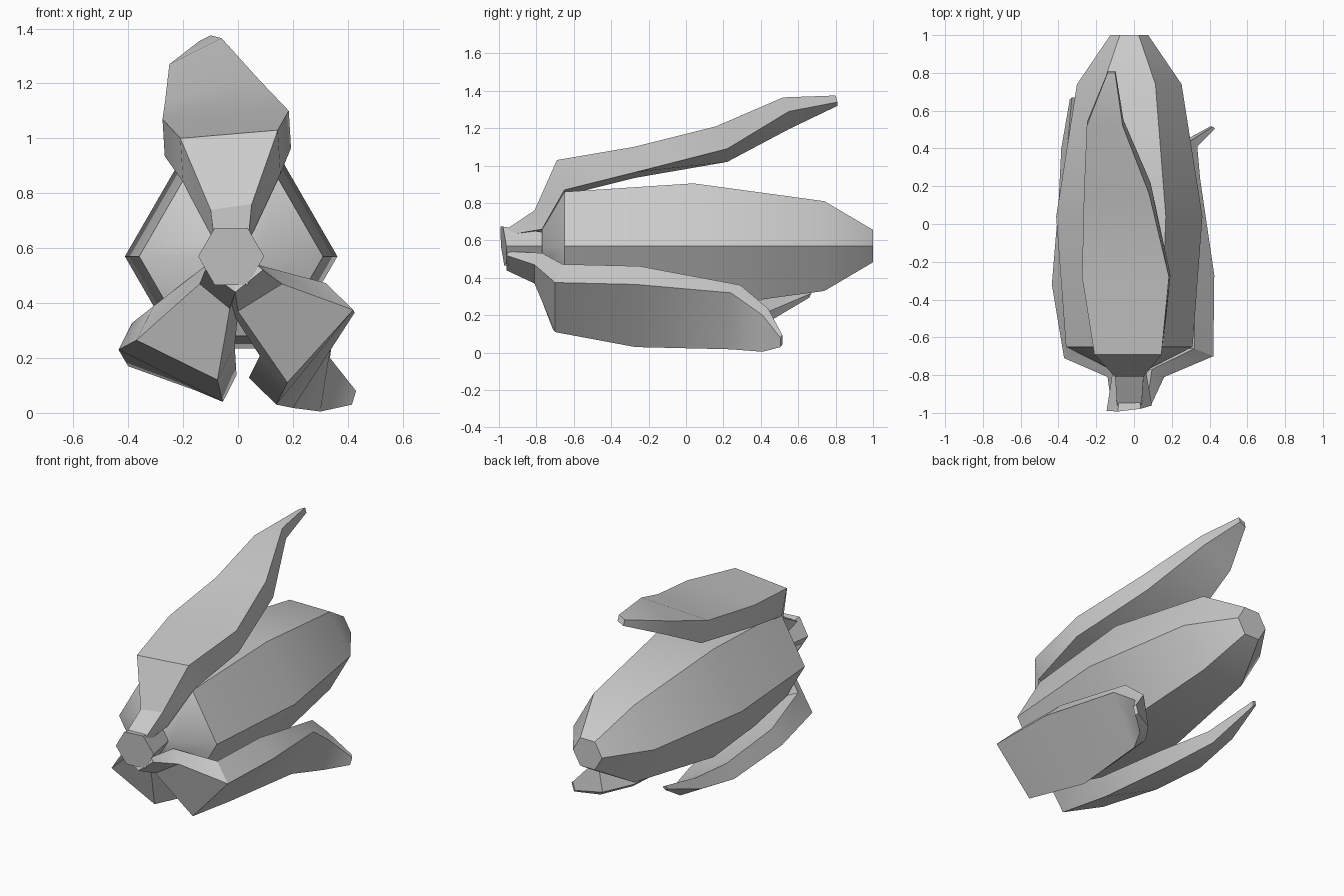
import bpy, math
from mathutils import Vector

CX, CZ = -0.025, 0.57   # long axis of the seed pod


def finish(name, verts, faces):
    mesh = bpy.data.meshes.new(name)
    mesh.from_pydata(verts, [], faces)
    obj = bpy.data.objects.new(name, mesh)
    bpy.context.collection.objects.link(obj)
    bpy.ops.object.select_all(action='DESELECT')
    obj.select_set(True)
    bpy.context.view_layer.objects.active = obj
    bpy.ops.object.mode_set(mode='EDIT')
    bpy.ops.mesh.select_all(action='SELECT')
    bpy.ops.mesh.normals_make_consistent(inside=False)
    bpy.ops.object.mode_set(mode='OBJECT')
    bpy.ops.object.shade_smooth_by_angle(angle=math.radians(32))


def loft(name, rings):
    """Join equal-sized vertex rings and cap both ends."""
    n = len(rings[0])
    verts = [v for ring in rings for v in ring]
    faces = [(r * n + i, r * n + (i + 1) % n, (r + 1) * n + (i + 1) % n, (r + 1) * n + i)
             for r in range(len(rings) - 1) for i in range(n)]
    faces += [tuple(range(n)), tuple(range(len(verts) - n, len(verts)))]
    finish(name, verts, faces)


def hex_ring(y, radius, tilt=(0, 0)):
    ring = []
    for k in range(6):
        dx = radius * math.cos(k * math.pi / 3)
        dz = radius * math.sin(k * math.pi / 3)
        ring.append((CX + dx, y + tilt[0] * dx + tilt[1] * dz, CZ + dz))
    return ring


def leaf(name, inward, sections):
    """Section: y, edge A (x, z), edge B (x, z), inner y shift, thickness."""
    rings = []
    for y, ax, az, bx, bz, dy, t in sections:
        a, b = Vector((ax, y, az)), Vector((bx, y, bz))
        shift = Vector((inward[0] * t, dy, inward[1] * t))
        rings.append([a, b, b + shift, a + shift])
    loft(name, rings)


# Hexagonal seed pod
loft("pod", [hex_ring(y, r) for y, r in
             [(-0.77, 0.10), (-0.65, 0.335), (0.04, 0.387), (0.74, 0.277), (1.0, 0.10)]])

# Short flared stem with a slightly slanted cut
loft("stem", [hex_ring(-0.76, 0.085), hex_ring(-0.975, 0.12, (0.12, -0.1))])

# Three thick, twisting husk leaves
leaf("upper_leaf", (0.06, -1.0), [
    (-0.96, -0.09, 0.66, 0.04, 0.66, 0.01, 0.03),
    (-0.81, -0.10, 0.74, 0.05, 0.76, 0.04, 0.10),
    (-0.69, -0.21, 1.00, 0.145, 1.03, 0.04, 0.16),
    (-0.28, -0.275, 1.07, 0.185, 1.10, 0.01, 0.135),
    (0.16, -0.265, 1.14, 0.08, 1.21, 0.06, 0.12),
    (0.52, -0.25, 1.27, -0.06, 1.365, 0.03, 0.075),
    (0.80, -0.14, 1.355, -0.10, 1.375, 0.01, 0.035)])

leaf("right_leaf", (-0.72, 0.70), [
    (-0.96, 0.09, 0.52, -0.01, 0.44, 0.01, 0.03),
    (-0.81, 0.16, 0.47, 0.0, 0.37, 0.04, 0.09),
    (-0.70, 0.42, 0.375, 0.18, 0.11, 0.04, 0.14),
    (-0.27, 0.425, 0.365, 0.14, 0.03, 0.02, 0.14),
    (0.24, 0.35, 0.32, 0.20, 0.018, 0.05, 0.06),
    (0.41, 0.335, 0.20, 0.30, 0.005, 0.03, 0.05),
    (0.505, 0.43, 0.08, 0.415, 0.03, 0.01, 0.02)])

leaf("left_leaf", (0.45, 0.89), [
    (-0.96, -0.12, 0.52, -0.01, 0.44, 0.01, 0.03),
    (-0.81, -0.14, 0.47, -0.03, 0.38, 0.04, 0.09),
    (-0.71, -0.37, 0.265, -0.075, 0.12, 0.05, 0.14),
    (-0.32, -0.435, 0.23, -0.055, 0.04, 0.03, 0.11),
    (0.10, -0.40, 0.17, -0.15, 0.08, 0.01, 0.10),
    (0.40, -0.385, 0.22, -0.24, 0.14, 0.0, 0.07),
    (0.66, -0.34, 0.305, -0.32, 0.295, 0.01, 0.025)])
